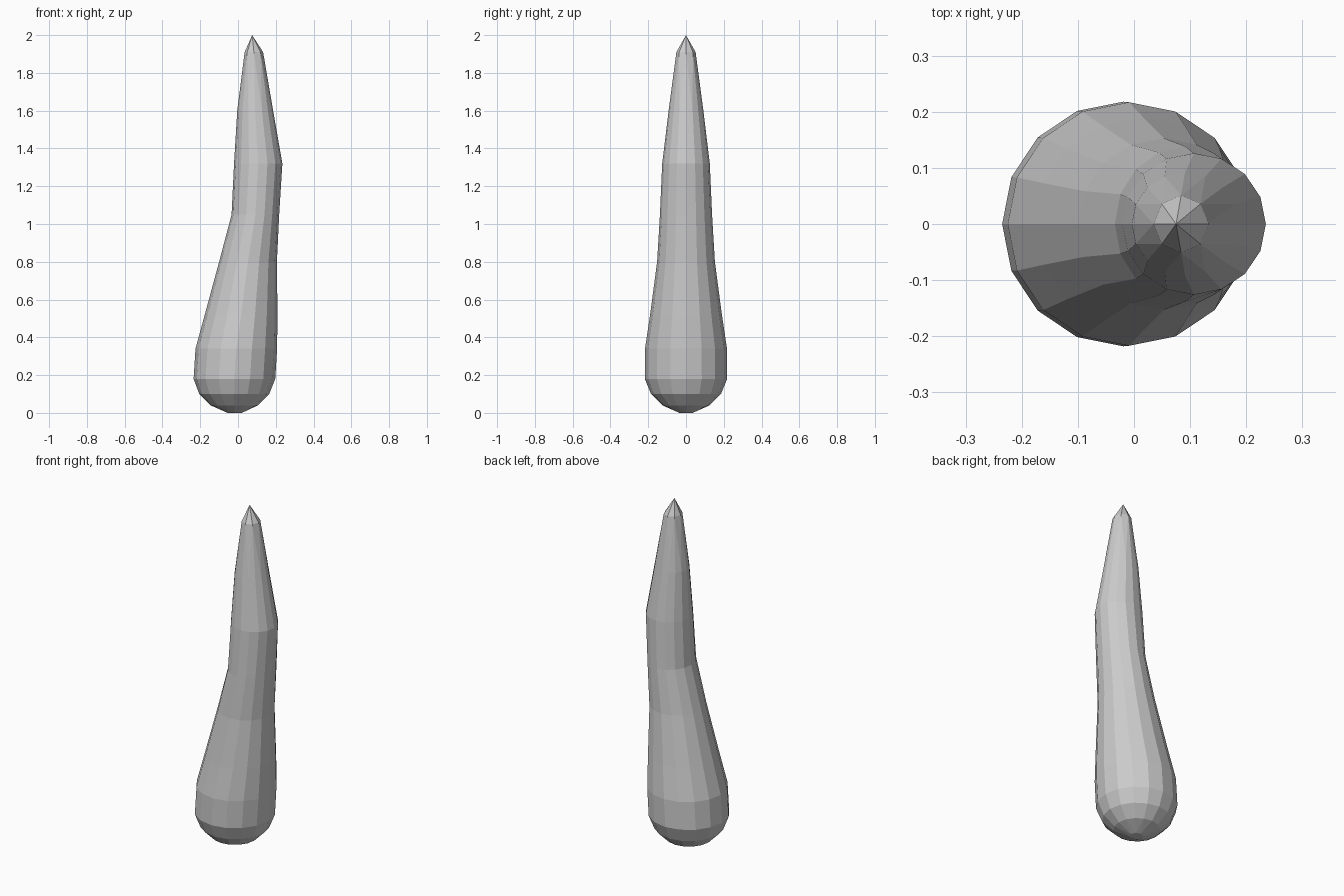
import bpy, bmesh, math

if "Cube" in bpy.data.objects:
    bpy.data.objects.remove(bpy.data.objects["Cube"])

# Ring profile: z, x min, x max, half depth in y, sides
RINGS = [
    (0.00, -0.055, 0.02, 0.035, 8),
    (0.04, -0.145, 0.105, 0.125, 16),
    (0.10, -0.205, 0.165, 0.185, 16),
    (0.18, -0.235, 0.197, 0.218, 16),
    (0.34, -0.225, 0.207, 0.217, 16),
    (0.52, -0.176, 0.209, 0.190, 16),
    (0.80, -0.100, 0.206, 0.153, 16),
    (1.05, -0.034, 0.218, 0.138, 16),
    (1.32, -0.021, 0.235, 0.126, 16),
    (1.60, -0.004, 0.186, 0.092, 16),
    (1.91, 0.035, 0.133, 0.051, 8),
]
TIP = (0.075, 0.0, 2.0)

bm = bmesh.new()


def make_ring(z, x0, x1, ry, n):
    cx, rx = (x0 + x1) / 2, (x1 - x0) / 2
    return [bm.verts.new((cx + rx * math.cos(2 * math.pi * i / n),
                          ry * math.sin(2 * math.pi * i / n), z)) for i in range(n)]


def bridge(a, b):
    """Join two rings; a fine ring may meet a ring with half as many sides."""
    if len(a) < len(b):
        a, b = b, a
    n, m = len(a), len(b)
    if n == m:
        for i in range(n):
            j = (i + 1) % n
            bm.faces.new((a[i], a[j], b[j], b[i]))
        return
    for j in range(m):
        k = (j + 1) % m
        p, q, r = a[2 * j], a[2 * j + 1], a[(2 * j + 2) % n]
        bm.faces.new((p, q, b[j]))
        bm.faces.new((q, b[k], b[j]))
        bm.faces.new((q, r, b[k]))


# Bent tapering body
rings = [make_ring(*r) for r in RINGS]
for lower, upper in zip(rings, rings[1:]):
    bridge(lower, upper)

# Flat base and pointed tip
bm.faces.new(rings[0])
tip = bm.verts.new(TIP)
top = rings[-1]
for i in range(len(top)):
    bm.faces.new((top[i], top[(i + 1) % len(top)], tip))

bmesh.ops.recalc_face_normals(bm, faces=bm.faces)
mesh = bpy.data.meshes.new("bent_spike")
bm.to_mesh(mesh)
bm.free()
bpy.context.collection.objects.link(bpy.data.objects.new("bent_spike", mesh))
